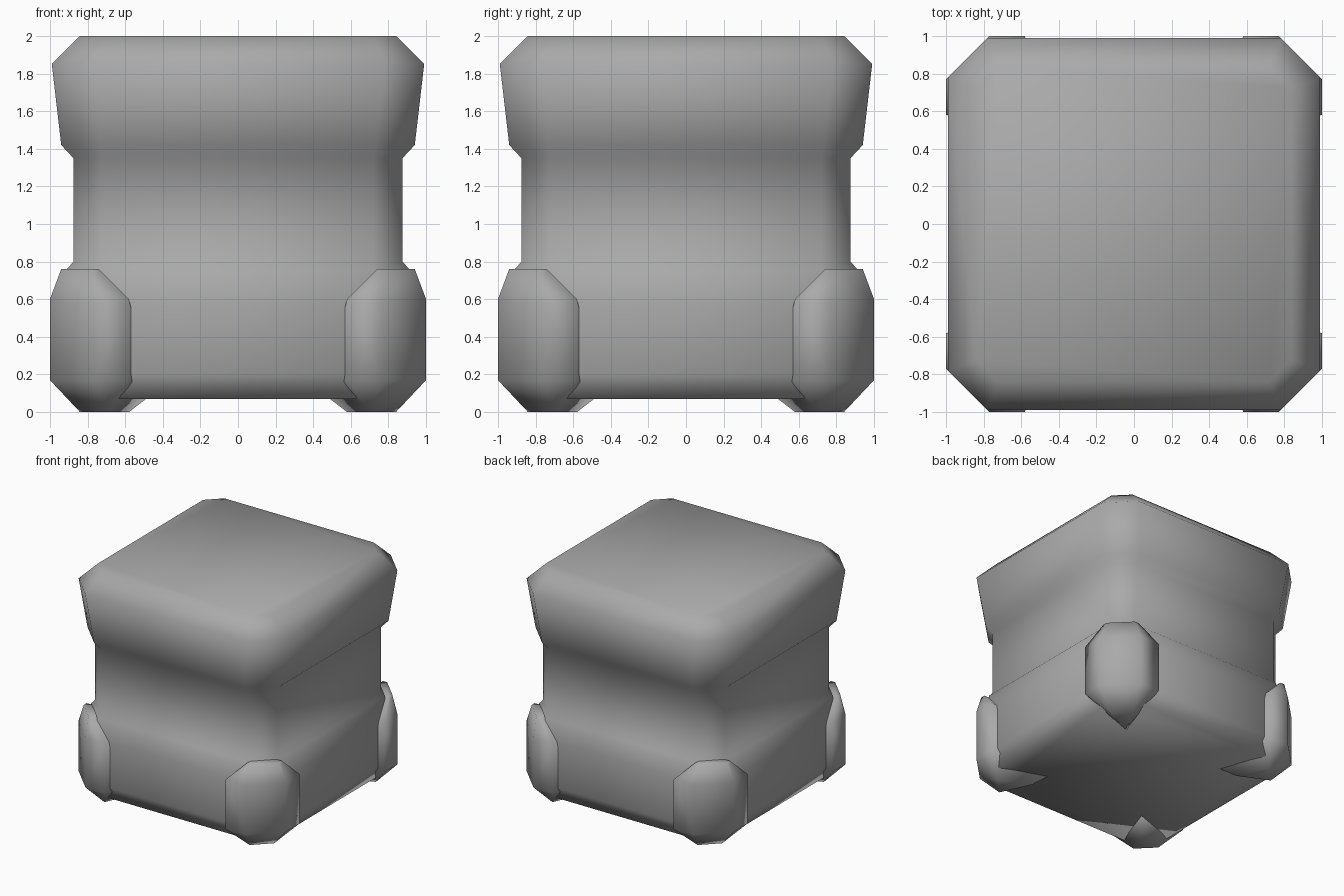
import bpy
import bmesh

cube = bpy.data.objects.get("Cube")
if cube:
    bpy.data.objects.remove(cube, do_unlink=True)

stone = bpy.data.materials.new("grey stone")
stone.use_nodes = True
grey = (0.4, 0.4, 0.4, 1)
stone.diffuse_color = grey
stone.node_tree.nodes["Principled BSDF"].inputs["Base Color"].default_value = grey


def finish(name, bm):
    bmesh.ops.recalc_face_normals(bm, faces=bm.faces)
    mesh = bpy.data.meshes.new(name)
    for face in bm.faces:
        face.smooth = True
    bm.to_mesh(mesh)
    bm.free()
    mesh.materials.append(stone)
    obj = bpy.data.objects.new(name, mesh)
    bpy.context.collection.objects.link(obj)
    return obj


def octagon(r, b):
    # Square of half width r whose corners are cut back to b
    return [(r, -b), (r, b), (b, r), (-b, r), (-r, b), (-r, -b), (-b, -r), (b, -r)]


# Pedestal body: height, half width, corner cut
profile = [(0.07, 0.88, 0.70), (0.2, 0.95, 0.70), (0.6, 0.95, 0.70),
           (0.76, 0.91, 0.72), (0.8, 0.875, 0.72), (1.35, 0.875, 0.72),
           (1.42, 0.94, 0.73), (1.85, 0.99, 0.78), (2.0, 0.84, 0.72)]
bm = bmesh.new()
rings = [[bm.verts.new((x, y, z)) for x, y in octagon(r, b)] for z, r, b in profile]
for low, high in zip(rings, rings[1:]):
    for i in range(8):
        j = (i + 1) % 8
        bm.faces.new((low[i], low[j], high[j], high[i]))
bm.faces.new(rings[0])
bm.faces.new(rings[-1])
finish("pedestal_body", bm)

# Corner feet: faceted blocks tapering to a point on the underside
outline = [(0.84, 0.70, 0), (1, 0.58, 0.17), (1, 0.77, 0.17),
           (1, 0.58, 0.6), (1, 0.77, 0.6), (0.94, 0.74, 0.76), (0.94, 0.78, 0.76)]
inner = [(0.58, 0.58, 0), (0.45, 0.45, 0.1), (0.58, 0.58, 0.6), (0.74, 0.74, 0.76)]
for side, sx in (("left", 1), ("right", -1)):
    for end, sy in (("front", -1), ("back", 1)):
        bm = bmesh.new()
        points = outline + [(y, x, z) for x, y, z in outline] + inner
        for x, y, z in points:
            bm.verts.new((x * sx, y * sy, z))
        hull = bmesh.ops.convex_hull(bm, input=bm.verts)
        loose = [v for v in bm.verts if not v.link_faces]
        bmesh.ops.delete(bm, geom=loose, context="VERTS")
        bmesh.ops.dissolve_limit(bm, angle_limit=0.02, verts=bm.verts, edges=bm.edges)
        finish(f"{end}_{side}_foot", bm)
